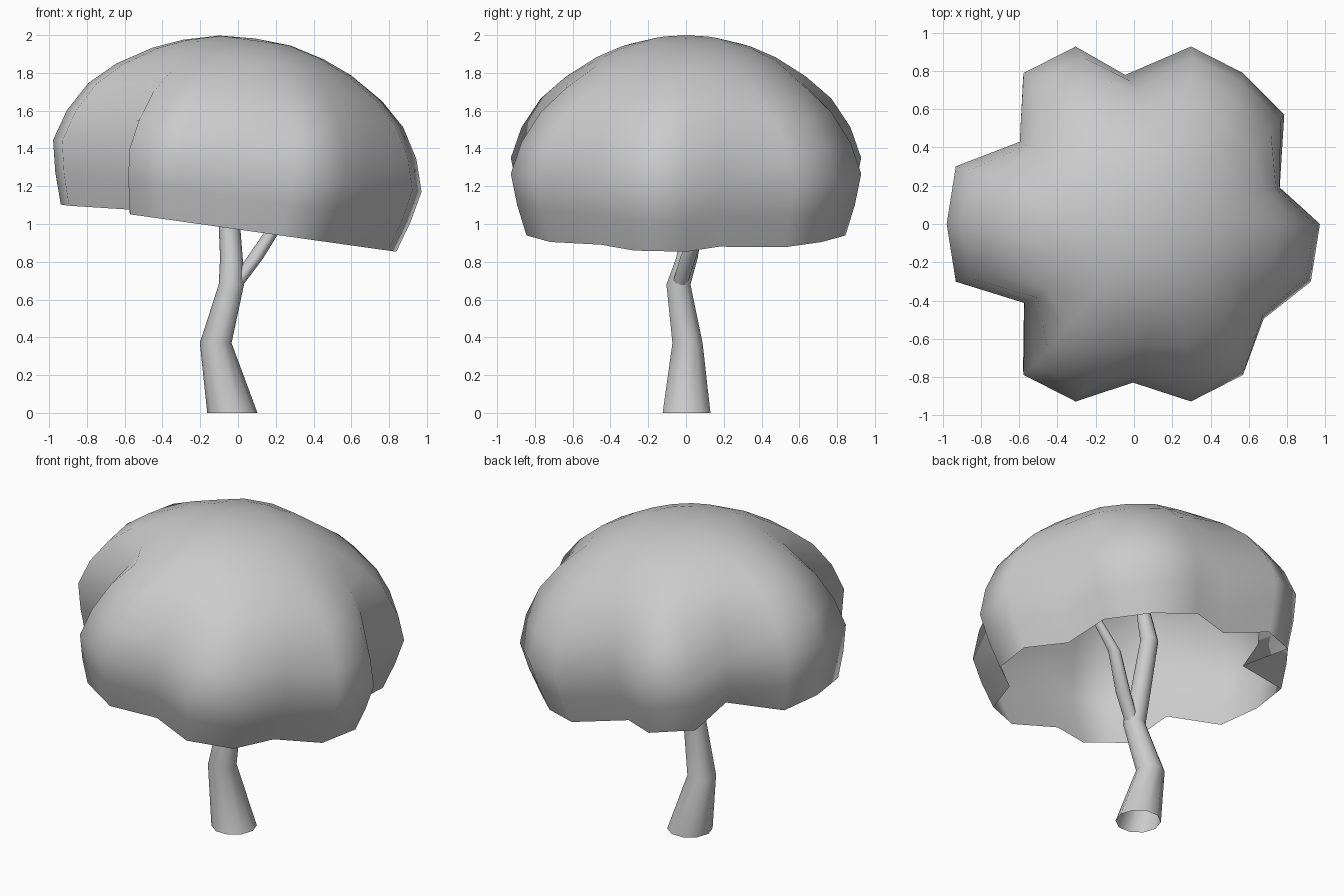
import bpy, bmesh
from math import sin, cos, radians, pi
from mathutils import Matrix

if "Cube" in bpy.data.objects:
    bpy.data.objects.remove(bpy.data.objects["Cube"])


def loft(name, rings, pole=None):
    """Skin a list of equal-sized rings, optionally closing the top to a pole."""
    bm = bmesh.new()
    vs = [[bm.verts.new(p) for p in ring] for ring in rings]
    n = len(rings[0])
    for a, b in zip(vs, vs[1:]):
        for i in range(n):
            j = (i + 1) % n
            bm.faces.new((a[i], a[j], b[j], b[i]))
    if pole:
        top = bm.verts.new(pole)
        for i in range(n):
            bm.faces.new((vs[-1][i], vs[-1][(i + 1) % n], top))
    for f in bm.faces:
        f.smooth = True
    me = bpy.data.meshes.new(name)
    bm.to_mesh(me)
    bm.free()
    ob = bpy.data.objects.new(name, me)
    bpy.context.collection.objects.link(ob)
    return ob


def tube(name, path, sides):
    """Open tapered tube through (x, y, z, radius) stations."""
    return loft(name, [[(x + r * cos(2 * pi * i / sides), y + r * sin(2 * pi * i / sides), z)
                        for i in range(sides)] for x, y, z, r in path])


# trunk and its two forks
tube("trunk", [(-.03, .003, 0, .133), (-.118, .008, .37, .084), (-.035, -.04, .68, .067),
               (-.035, .005, .82, .06), (-.058, .07, 1.2, .053), (-.045, -.02, 1.62, .03)], 10)
tube("branch", [(-.05, -.03, .6, .03), (-.005, -.03, .69, .042), (.09, .01, .82, .044),
                (.22, .085, 1.02, .037), (.45, .05, 1.36, .02)], 10)

# canopy: open lobed dome; (radius, height, notch strength, depth scale)
profile = [(.897, 0, 1, .99), (.95, .167, 1, .99), (.985, .333, 1, .99), (.934, .5, .92, .98),
           (.842, .657, .68, .96), (.71, .78, .4, .94), (.53, .891, .17, .94),
           (.375, .955, .05, .96), (.19, 1.003, 0, 1)]
notches = {1: .81, 5: .80, 8: .75, 12: .72, 15: .85, 18: .865}
shift = {1: -4, 5: 3}        # notches slightly off the even spacing
lift = {8: .035, 12: .025}   # rim raised in the deepest notches
rings = []
for r, w, k, d in profile:
    ring = []
    for i in range(20):
        s = 1 - (1 - notches.get(i, 1)) * k
        if w == 0 and i == 8:
            s = .68
        a = radians(18 * i + shift.get(i, 0) * k)
        z = w + (lift.get(i, 0) if w == 0 else -.01 * (w == .333 and i in notches))
        ring.append((r * s * cos(a), d * r * s * sin(a), z))
    rings.append(ring)
canopy = loft("canopy", rings, (0, 0, 1.014))
canopy.data.transform(Matrix.Translation((-.05, 0, .978)) @ Matrix.Rotation(radians(8), 4, 'Y'))
